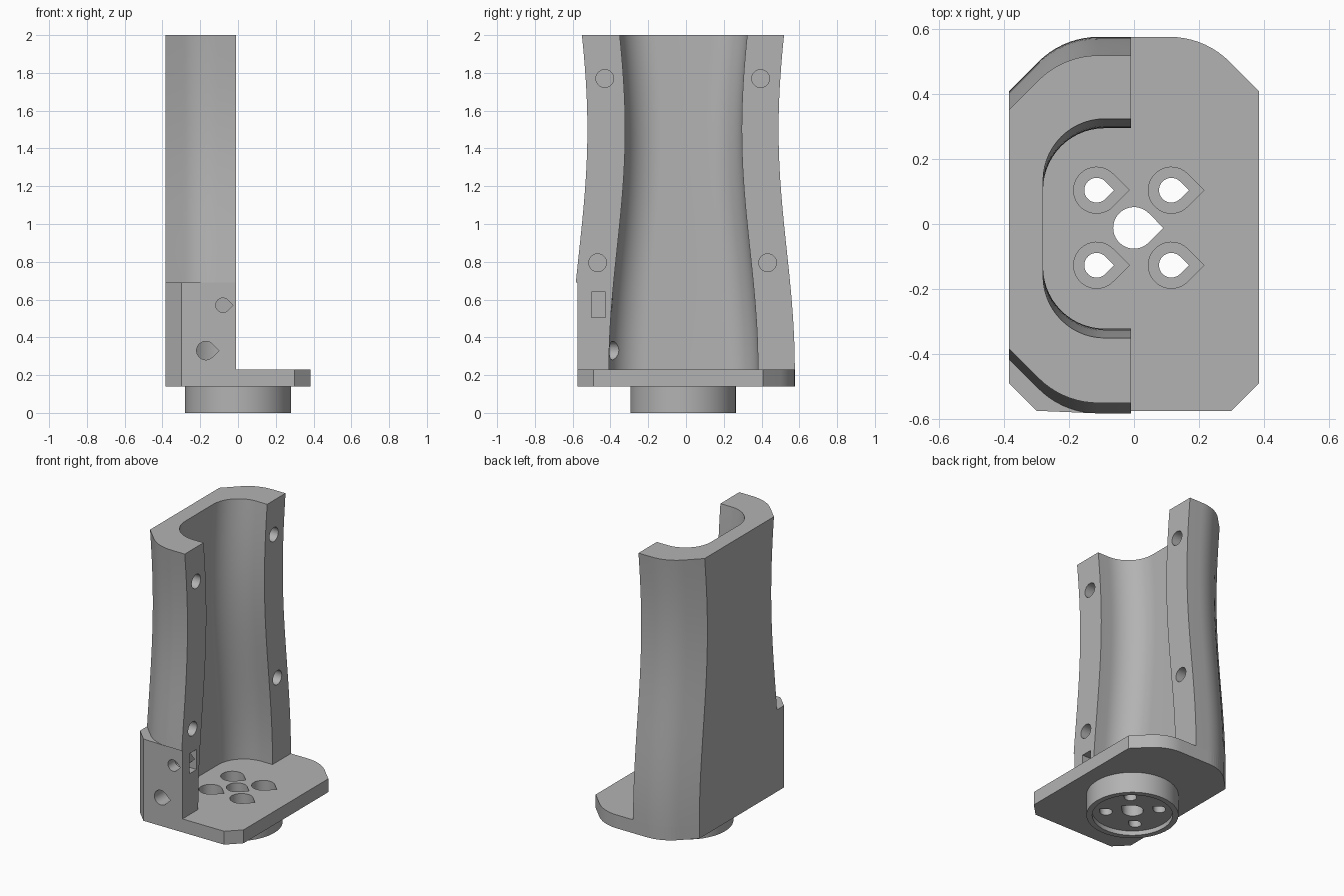
import bpy, bmesh, math
from mathutils import Vector, Matrix

cube = bpy.data.objects.get("Cube")
if cube:
    bpy.data.objects.remove(cube, do_unlink=True)

# One plain grey for the whole part
grey = bpy.data.materials.new("plain_grey")
grey.use_nodes = True
colour = (0.45, 0.45, 0.45, 1)
grey.diffuse_color = colour
grey.node_tree.nodes["Principled BSDF"].inputs["Base Color"].default_value = colour

SIDE, SPLIT, BLOCK_TOP, FRONT = 0.385, -0.01, 0.69, 0.575
FLOOR, UNDER = 0.23, 0.14


def loft(name, rings):
    """Closed solid skinned through rings of equal point count."""
    bm = bmesh.new()
    loops = [[bm.verts.new(p) for p in ring] for ring in rings]
    n = len(loops[0])
    for a, b in zip(loops, loops[1:]):
        for i in range(n):
            j = (i + 1) % n
            bm.faces.new((a[i], a[j], b[j], b[i]))
    bm.faces.new(loops[0])
    bm.faces.new(loops[-1])
    bmesh.ops.recalc_face_normals(bm, faces=bm.faces)
    mesh = bpy.data.meshes.new(name)
    bm.to_mesh(mesh)
    bm.free()
    mesh.materials.append(grey)
    ob = bpy.data.objects.new(name, mesh)
    bpy.context.collection.objects.link(ob)
    return ob


def prism(name, outline, low, high, axis="z"):
    """Extrude an outline along z, along y (outline in x, z) or x (outline in y, z)."""
    place = {"z": lambda u, v, w: (u, v, w),
             "y": lambda u, v, w: (u, w, v),
             "x": lambda u, v, w: (w, u, v)}[axis]
    return loft(name, [[place(u, v, w) for u, v in outline] for w in (low, high)])


def circle(cx, cy, r, n=48):
    return [(cx + r * math.cos(math.tau * i / n), cy + r * math.sin(math.tau * i / n))
            for i in range(n)]


def teardrop(cx, cy, r):
    """Round hole with a right-angled point towards +x."""
    arc = [math.radians(45 + 270 * i / 28) for i in range(29)]
    return [(cx + r * 1.414, cy)] + [(cx + r * math.cos(a), cy + r * math.sin(a)) for a in arc]


def boolean(body, tool, operation):
    mod = body.modifiers.new("join", "BOOLEAN")
    mod.operation, mod.solver, mod.object = operation, "EXACT", tool
    bpy.context.view_layer.objects.active = body
    bpy.ops.object.modifier_apply(modifier=mod.name)
    bpy.data.objects.remove(tool, do_unlink=True)


# Cross-section pieces
def waist(z):
    """Back extent of the outer wall at a height."""
    return 0.533 - 0.043 * math.cos(math.pi * (max(z, FLOOR) - 1.5) / 1.27)


def outer_corner(y, sign, n=10):
    """45 degree arc and a diagonal, from the flat end to the flat side."""
    r, cx = 0.26, -0.11
    pts = []
    for i in range(n):
        a = math.radians(45 * i / (n - 1))
        pts.append((cx - r * math.sin(a), sign * (y - r + r * math.cos(a))))
    x, yy = pts[-1]
    return pts + [(-SIDE, yy - sign * (SIDE + x))]


def chamfer_corner(n=11):
    return [(-0.3 - 0.085 * i / (n - 1), -FRONT + 0.085 * i / (n - 1)) for i in range(n)]


def inner_corner(y, sign, n=15):
    r, cx = 0.19, -0.09
    return [(cx - r * math.sin(a), sign * (y - r + r * math.cos(a)))
            for a in (math.pi / 2 * i / (n - 1) for i in range(n))]


def outer(z, block):
    back, front = waist(z), waist(z) + 0.032
    corner = chamfer_corner() if block else outer_corner(front, -1)
    end = -FRONT if block else -front
    return [(SPLIT, back)] + outer_corner(back, 1) + corner[::-1] + [(SPLIT, end)]


def shell_ring(z, block):
    back, front = waist(z) - 0.195, waist(z) - 0.168
    inner = ([(SPLIT, -front)] + inner_corner(front, -1)
             + inner_corner(back, 1)[::-1] + [(SPLIT, back)])
    return [(x, y, z) for x, y in outer(z, block) + inner]


# Half grip shell with a square-fronted block at its foot
lower = [UNDER, FLOOR] + [FLOOR + (BLOCK_TOP - FLOOR) * i / 8 for i in range(1, 9)]
upper = [BLOCK_TOP + (2 - BLOCK_TOP) * i / 24 for i in range(25)]
grip = loft("grip_half", [shell_ring(z, True) for z in lower]
            + [shell_ring(z, False) for z in upper])

# Base plate and round boss underneath
half = outer(FLOOR, True)
plate = prism("base_plate", half + [(-x, y) for x, y in half[::-1]], UNDER, FLOOR)
boss = prism("round_boss", circle(0, -0.015, 0.28, 72), 0, FLOOR - 0.05)
boolean(grip, plate, "UNION")
boolean(grip, boss, "UNION")

# Holes and pockets
cutters = [prism("boss_recess", circle(0, -0.015, 0.245, 72), -0.1, 0.03),
           prism("centre_hole", teardrop(0, -0.012, 0.064), -0.1, 0.4)]
for x in (-0.115, 0.115):
    for y in (-0.127, 0.104):
        cutters.append(prism("screw_hole", teardrop(x, y, 0.038), -0.1, 0.4))
        cutters.append(prism("screw_head_pocket", teardrop(x, y, 0.071), 0.1, 0.4))
for y, z in ((-0.43, 1.77), (0.395, 1.77), (-0.468, 0.795), (0.432, 0.795)):
    cutters.append(prism("pin_hole", circle(y, z, 0.047, 32), -0.11, 0.1, "x"))
slot = [(-0.5, 0.505), (-0.425, 0.505), (-0.425, 0.64), (-0.5, 0.64)]
cutters.append(prism("nut_slot", slot, -0.15, 0.1, "x"))
cutters.append(prism("front_screw_hole", teardrop(-0.08, 0.57, 0.038), -0.7, -0.3, "y"))
cutters.append(prism("front_cable_hole", teardrop(-0.17, 0.33, 0.049), -0.7, -0.3, "y"))
for cutter in cutters:
    cutter.hide_render = True
    boolean(grip, cutter, "DIFFERENCE")

bpy.ops.object.select_all(action="DESELECT")
grip.select_set(True)
bpy.context.view_layer.objects.active = grip
bpy.ops.object.shade_smooth_by_angle(angle=math.radians(25))
